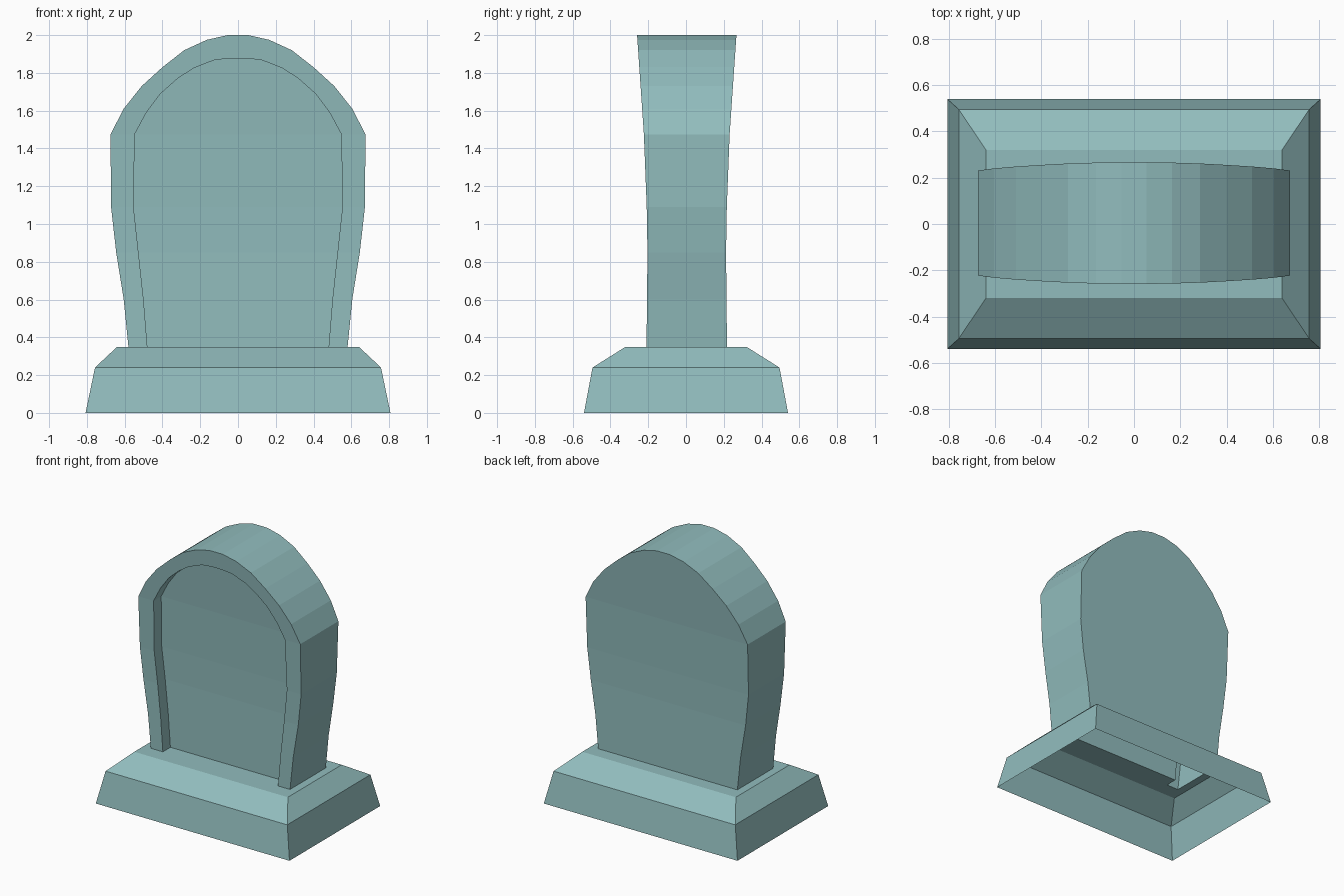
import bpy, bmesh

if "Cube" in bpy.data.objects:
    bpy.data.objects.remove(bpy.data.objects["Cube"])

# (half width, height) going up one side
OUTER = [(.58, .35), (.605, .6), (.645, .85), (.672, 1.09), (.675, 1.475), (.605, 1.61),
         (.51, 1.73), (.40, 1.83), (.285, 1.92), (.165, 1.975), (.055, 2.0)]
INNER = [(.48, .35), (.50, .6), (.527, .85), (.553, 1.09), (.547, 1.475), (.485, 1.59),
         (.41, 1.69), (.32, 1.77), (.235, 1.825), (.125, 1.868), (.045, 1.877)]
# (height, half depth) of the flaring slab
DEPTH = [(.35, .212), (.85, .207), (1.09, .211), (1.475, .226), (2.0, .262)]
RECESS = .09

# Blue-green stone
stone = bpy.data.materials.new("stone")
stone.diffuse_color = (.285, .505, .51, 1)
stone.use_nodes = True
stone.node_tree.nodes["Principled BSDF"].inputs["Base Color"].default_value = stone.diffuse_color


def half_depth(z):
    for (z0, d0), (z1, d1) in zip(DEPTH, DEPTH[1:]):
        if z <= z1:
            return d0 + (d1 - d0) * (z - z0) / (z1 - z0)
    return DEPTH[-1][1]


def arch(bm, side, y_of):
    pts = [(-w, z) for w, z in side] + [(w, z) for w, z in reversed(side)]
    return [bm.verts.new((x, y_of(z), z)) for x, z in pts]


def strip(bm, a, b):
    for i in range(len(a) - 1):
        bm.faces.new((a[i], a[i + 1], b[i + 1], b[i]))


def panel(bm, a):
    n = len(a)
    for i in range(n // 2 - 1):
        bm.faces.new((a[i], a[i + 1], a[n - 2 - i], a[n - 1 - i]))


def finish(bm, name):
    bmesh.ops.recalc_face_normals(bm, faces=bm.faces[:])
    mesh = bpy.data.meshes.new(name)
    bm.to_mesh(mesh)
    bm.free()
    mesh.materials.append(stone)
    bpy.context.collection.objects.link(bpy.data.objects.new(name, mesh))


# Headstone: back, edge, raised rim, recess wall, recessed panel
bm = bmesh.new()
back = arch(bm, OUTER, lambda z: half_depth(z) + .005)
front = arch(bm, OUTER, lambda z: .003 - half_depth(z))
rim = arch(bm, INNER, lambda z: .003 - half_depth(z))
sunk = arch(bm, INNER, lambda z: .003 - half_depth(z) + RECESS)
panel(bm, back)
strip(bm, back, front)
strip(bm, front, rim)
strip(bm, rim, sunk)
panel(bm, sunk)
finish(bm, "headstone")

# Plinth: stepped sides, open underneath
bm = bmesh.new()
rings = []
for x, y, z in [(.807, .54, 0), (.757, .495, .24), (.64, .32, .35)]:
    rings.append([bm.verts.new((sx * x, sy * y, z))
                  for sx, sy in ((-1, -1), (1, -1), (1, 1), (-1, 1))])
for a, b in zip(rings, rings[1:]):
    strip(bm, a + a[:1], b + b[:1])

# Plinth top around the footprint of the hollow headstone
yf, yb = -.209, .217
foot = [bm.verts.new((x, y, .35)) for x, y in
        ((-.58, yb), (-.58, yf), (-.48, yf), (-.48, yf + RECESS),
         (.48, yf + RECESS), (.48, yf), (.58, yf), (.58, yb))]
fl, fr, br, bl = rings[-1]
bm.faces.new([fl, *foot[1:7], fr])
bm.faces.new((fr, foot[6], foot[7], br))
bm.faces.new((br, foot[7], foot[0], bl))
bm.faces.new((bl, foot[0], foot[1], fl))
finish(bm, "plinth")
